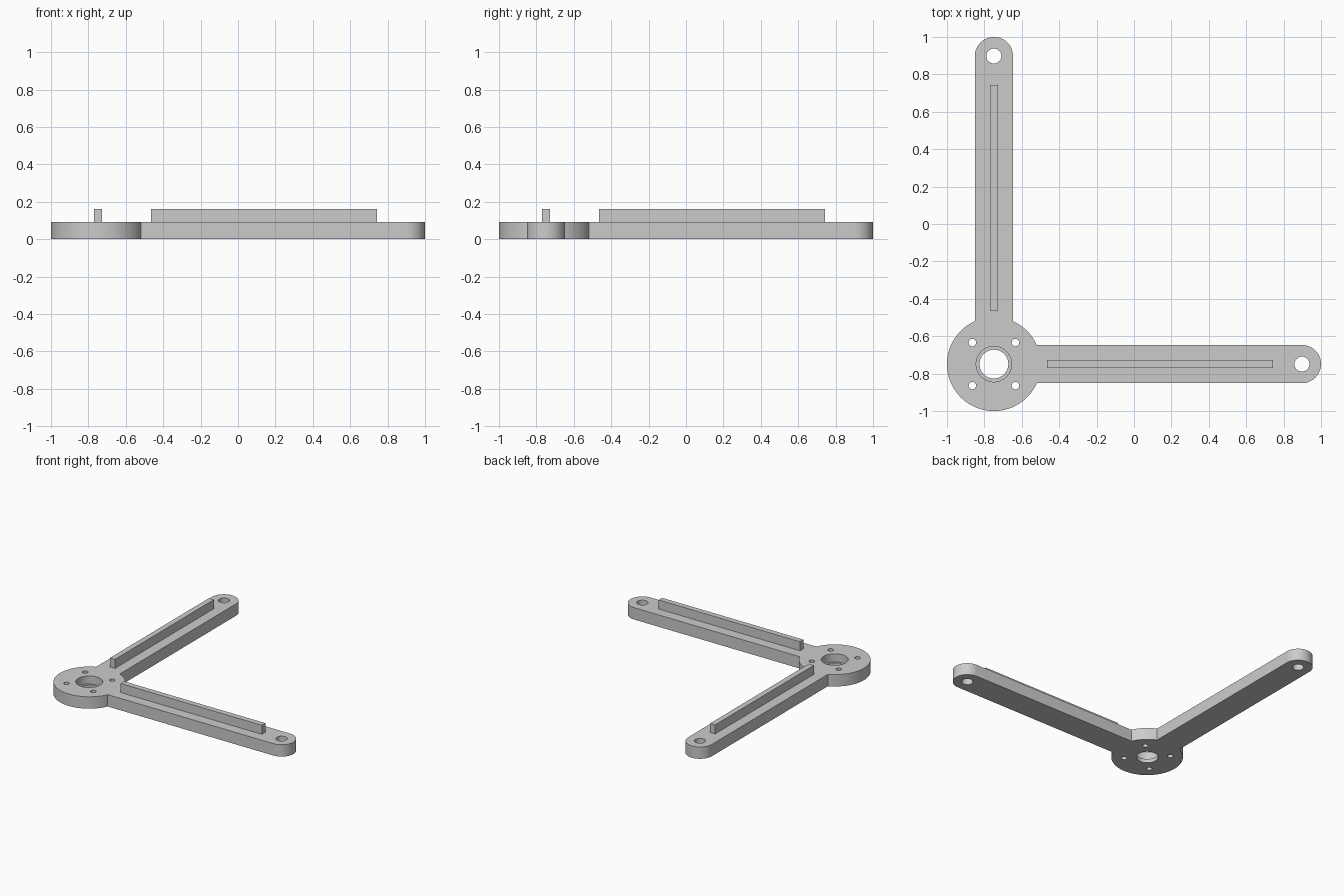
import bpy, bmesh
from math import pi, cos, sin, asin, radians
from mathutils import Matrix, Vector

cube = bpy.data.objects.get("Cube")
if cube:
    bpy.data.objects.remove(cube, do_unlink=True)

HUB = -0.749          # hub centre, same on x and y
HUB_R, ARM_R = 0.251, 0.102
REACH = 1.647         # hub centre to arm end centre
PLATE = 0.092
RAIL_TOP = 0.162

grey = bpy.data.materials.new("light grey")
grey.use_nodes = True
grey.diffuse_color = (0.6, 0.6, 0.6, 1)
grey.node_tree.nodes["Principled BSDF"].inputs["Base Color"].default_value = (0.6, 0.6, 0.6, 1)


def add_object(name, bm):
    mesh = bpy.data.meshes.new(name)
    bmesh.ops.recalc_face_normals(bm, faces=bm.faces)
    bm.to_mesh(mesh)
    bm.free()
    mesh.materials.append(grey)
    obj = bpy.data.objects.new(name, mesh)
    bpy.context.collection.objects.link(obj)
    return obj


def arc(cx, cy, r, start, end, steps):
    angles = [start + (end - start) * i / steps for i in range(steps + 1)]
    return [(cx + r * cos(a), cy + r * sin(a)) for a in angles]


# Outline: rounded arm to +x, inner hub corner, rounded arm to +y, outer hub
join = asin(ARM_R / HUB_R)
outline = (arc(HUB + REACH, HUB, ARM_R, -pi / 2, pi / 2, 32)
           + arc(HUB, HUB, HUB_R, join, pi / 2 - join, 12)
           + arc(HUB, HUB + REACH, ARM_R, 0, pi, 32)
           + arc(HUB, HUB, HUB_R, pi / 2 + join, 2 * pi - join, 64))

bm = bmesh.new()
base = bm.faces.new([bm.verts.new((x, y, 0)) for x, y in outline])
top = bmesh.ops.extrude_face_region(bm, geom=[base], use_keep_orig=True)
bmesh.ops.translate(bm, vec=(0, 0, PLATE),
                    verts=[v for v in top["geom"] if isinstance(v, bmesh.types.BMVert)])
plate = add_object("corner_plate", bm)


def drill(name, holes, bottom):
    """Cut round holes, given as (x, y, radius), down to a bottom height."""
    bm = bmesh.new()
    depth = 0.2 - bottom
    for x, y, r in holes:
        bmesh.ops.create_cone(bm, cap_ends=True, segments=48, radius1=r, radius2=r, depth=depth,
                              matrix=Matrix.Translation((x, y, bottom + depth / 2)))
    cutter = add_object(name, bm)
    cutter.hide_render = True
    mod = plate.modifiers.new(name, "BOOLEAN")
    mod.operation = "DIFFERENCE"
    mod.solver = "EXACT"
    mod.object = cutter
    bpy.context.view_layer.objects.active = plate
    bpy.ops.object.modifier_apply(modifier=name)
    bpy.data.objects.remove(cutter, do_unlink=True)


# Through holes: centre bore, arm ends and four screw holes
screws = [(HUB + 0.115 * i, HUB + 0.115 * j, 0.02) for i in (-1, 1) for j in (-1, 1)]
ends = [(HUB + REACH, HUB, 0.04), (HUB, HUB + REACH, 0.04)]
drill("through_holes", [(HUB, HUB, 0.077)] + ends + screws, -0.1)
# Wider seat above a thin lip in the centre bore
drill("bearing_seat", [(HUB, HUB, 0.095)], 0.03)

bpy.ops.object.select_all(action="DESELECT")
plate.select_set(True)
bpy.context.view_layer.objects.active = plate
bpy.ops.object.shade_smooth_by_angle(angle=radians(30))

# Stiffening rail along the top of each arm
for name, along_x in (("front_rail", True), ("back_rail", False)):
    length, middle, width = 1.21, 0.139, 0.043
    low = PLATE - 0.002
    size = Vector((length, width, RAIL_TOP - low))
    place = Vector((middle, HUB, (RAIL_TOP + low) / 2))
    if not along_x:
        size.x, size.y = size.y, size.x
        place.x, place.y = place.y, place.x
    bm = bmesh.new()
    bmesh.ops.create_cube(bm, size=1, matrix=Matrix.Translation(place) @ Matrix.Diagonal(size).to_4x4())
    add_object(name, bm)
